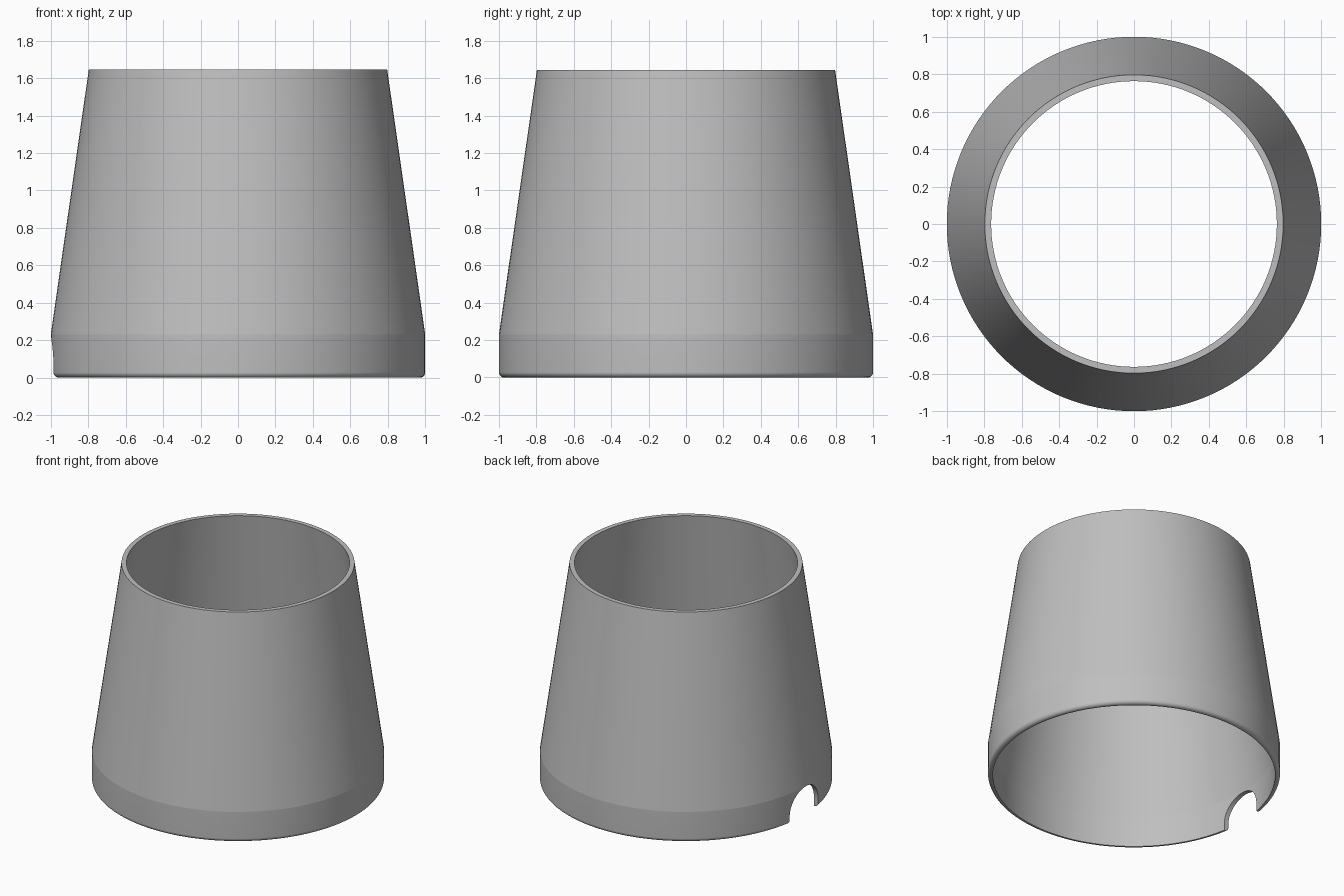
import bpy, bmesh
from math import sin, cos, pi, radians
from mathutils import Vector

if "Cube" in bpy.data.objects:
    bpy.data.objects.remove(bpy.data.objects["Cube"], do_unlink=True)

HEIGHT, SHOULDER = 1.645, 0.23
R_BASE, R_TOP, WALL = 1.0, 0.797, 0.034
FILLET = 0.028
NOTCH_R, NOTCH_Z = 0.17, 0.055

grey = bpy.data.materials.new("plain_grey")
grey.use_nodes = True
grey.diffuse_color = (0.52, 0.52, 0.52, 1)
grey.node_tree.nodes["Principled BSDF"].inputs["Base Color"].default_value = grey.diffuse_color


def add_object(name, bm):
    bmesh.ops.recalc_face_normals(bm, faces=bm.faces)
    mesh = bpy.data.meshes.new(name)
    bm.to_mesh(mesh)
    bm.free()
    mesh.materials.append(grey)
    obj = bpy.data.objects.new(name, mesh)
    bpy.context.collection.objects.link(obj)
    return obj


def outline(bm, points):
    verts = [bm.verts.new(p) for p in points]
    return verts, [bm.edges.new((v, verts[i - 1])) for i, v in enumerate(verts)]


def arc(cx, cz, r, start, end, steps):
    angles = [radians(start + (end - start) * i / steps) for i in range(steps + 1)]
    return [(cx + r * cos(a), cz + r * sin(a)) for a in angles]


# Tapered sleeve: closed wall section with a rounded foot, spun around z
section = arc(R_BASE - FILLET, FILLET, FILLET, -90, 0, 20)
section += [(R_BASE, SHOULDER), (R_TOP, HEIGHT), (R_TOP - WALL, HEIGHT),
            (R_BASE - WALL, SHOULDER), (R_BASE - WALL, 0)]
bm = bmesh.new()
verts, edges = outline(bm, [(r, 0, z) for r, z in section])
bmesh.ops.spin(bm, geom=verts + edges, cent=(0, 0, 0), axis=(0, 0, 1),
               angle=2 * pi, steps=128, use_duplicate=False)
bmesh.ops.remove_doubles(bm, verts=bm.verts, dist=0.0001)
sleeve = add_object("tapered_sleeve", bm)

# Arched notch cutter through the right wall
arch = arc(0, NOTCH_Z, NOTCH_R, 0, 180, 48) + [(-NOTCH_R, -0.1), (NOTCH_R, -0.1)]
bm = bmesh.new()
verts, edges = outline(bm, [(-1.2, y, z) for y, z in arch])
face = bm.faces.new(verts)
new = bmesh.ops.extrude_face_region(bm, geom=[face])["geom"]
bmesh.ops.translate(bm, vec=Vector((0.5, 0, 0)),
                    verts=[g for g in new if isinstance(g, bmesh.types.BMVert)])
cutter = add_object("notch_cutter", bm)
cutter.hide_render = True

cut = sleeve.modifiers.new("notch", "BOOLEAN")
cut.operation = "DIFFERENCE"
cut.solver = "EXACT"
cut.object = cutter

bpy.ops.object.select_all(action="DESELECT")
sleeve.select_set(True)
bpy.context.view_layer.objects.active = sleeve
bpy.ops.object.modifier_apply(modifier=cut.name)
bpy.data.objects.remove(cutter, do_unlink=True)

# Smooth round surfaces, with the shallow shoulder crease kept crisp
bpy.ops.object.shade_smooth_by_angle(angle=radians(6))
